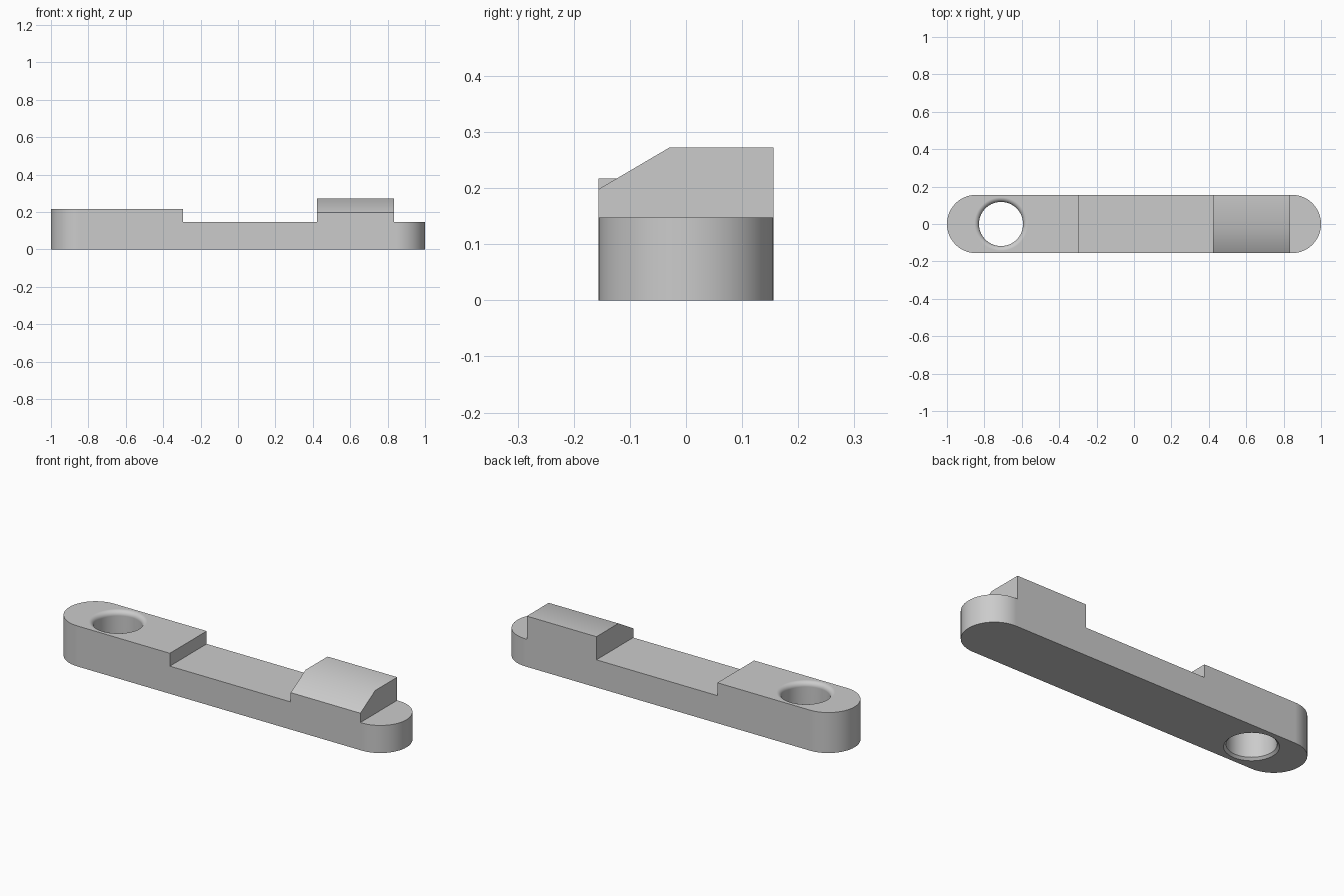
import bpy
import bmesh
import math

if "Cube" in bpy.data.objects:
    bpy.data.objects.remove(bpy.data.objects["Cube"], do_unlink=True)

HALF_W = 0.156          # half width and end radius
LOW, HEAD, TALL = 0.148, 0.217, 0.272
HOLE_X, HOLE_R = -0.711, 0.118
FILLET, CHAMFER = 0.025, 0.012

grey = bpy.data.materials.new("plain_grey")
grey.use_nodes = True
grey.diffuse_color = (0.6, 0.6, 0.6, 1)
grey.node_tree.nodes["Principled BSDF"].inputs["Base Color"].default_value = (0.6, 0.6, 0.6, 1)


def make_object(name, bm):
    bmesh.ops.recalc_face_normals(bm, faces=bm.faces)
    mesh = bpy.data.meshes.new(name)
    bm.to_mesh(mesh)
    bm.free()
    mesh.materials.append(grey)
    obj = bpy.data.objects.new(name, mesh)
    bpy.context.collection.objects.link(obj)
    return obj


def prism(name, points, offset):
    """Extrude a closed outline of 3D points along offset."""
    bm = bmesh.new()
    face = bm.faces.new([bm.verts.new(p) for p in points])
    ext = bmesh.ops.extrude_face_region(bm, geom=[face])
    moved = [v for v in ext["geom"] if isinstance(v, bmesh.types.BMVert)]
    bmesh.ops.translate(bm, verts=moved, vec=offset)
    return make_object(name, bm)


def lathe(name, profile, x, steps=64):
    """Revolve (radius, z) points about a vertical axis and cap both ends."""
    bm = bmesh.new()
    rings = []
    for r, z in profile:
        rings.append([bm.verts.new((x + r * math.cos(2 * math.pi * i / steps),
                                    r * math.sin(2 * math.pi * i / steps), z))
                      for i in range(steps)])
    for a, b in zip(rings, rings[1:]):
        for i in range(steps):
            j = (i + 1) % steps
            bm.faces.new((a[i], a[j], b[j], b[i]))
    bm.faces.new(rings[0])
    bm.faces.new(rings[-1])
    return make_object(name, bm)


def combine(target, tool, operation):
    mod = target.modifiers.new("shape", 'BOOLEAN')
    mod.operation = operation
    mod.solver = 'EXACT'
    mod.object = tool
    bpy.context.view_layer.objects.active = target
    bpy.ops.object.modifier_apply(modifier=mod.name)
    bpy.data.objects.remove(tool, do_unlink=True)


# Round-ended bar outline
outline = []
for side, start in ((1, -90), (-1, 90)):
    for i in range(33):
        a = math.radians(start + 180 * i / 32)
        outline.append((side * (1 - HALF_W) + HALF_W * math.cos(a),
                        HALF_W * math.sin(a), 0))
bar = prism("link_bar", outline, (0, 0, 0.4))

# Stepped side profile: raised head, low middle, tall block, low tip
steps = [(-1.1, -0.1), (1.1, -0.1), (1.1, LOW), (0.835, LOW), (0.835, TALL),
         (0.422, TALL), (0.422, LOW), (-0.295, LOW), (-0.295, HEAD), (-1.1, HEAD)]
profile = prism("step_profile", [(x, -0.3, z) for x, z in steps], (0, 0.6, 0))
combine(bar, profile, 'INTERSECT')

# Trim the underside flat at z = 0 is given by the bar; slope the block's front
slope = (TALL - 0.198) / (HALF_W - 0.03)
wedge = [(-0.03, TALL), (-0.03 - 0.2, TALL - 0.2 * slope), (-0.23, 0.4),
         (-0.03 + 0.1, TALL + 0.1 * slope)]
cutter = prism("slope_cutter", [(0.36, y, z) for y, z in wedge], (0.54, 0, 0))
combine(bar, cutter, 'DIFFERENCE')

# Through hole: chamfered below, rounded rim above
hole = [(HOLE_R + CHAMFER + 0.05, -0.05), (HOLE_R + CHAMFER, 0), (HOLE_R, CHAMFER)]
for i in range(7):
    a = math.radians(90 * i / 6)
    hole.append((HOLE_R + FILLET * (1 - math.cos(a)),
                 HEAD - FILLET + FILLET * math.sin(a)))
hole.append((HOLE_R + FILLET, HEAD + 0.1))
combine(bar, lathe("hole_cutter", hole, HOLE_X), 'DIFFERENCE')

# Smooth shading with crisp corners
bpy.ops.object.select_all(action='DESELECT')
bar.select_set(True)
bpy.context.view_layer.objects.active = bar
bpy.ops.object.shade_smooth_by_angle(angle=math.radians(35))
weighted = bar.modifiers.new("even_shading", 'WEIGHTED_NORMAL')
weighted.keep_sharp = True
